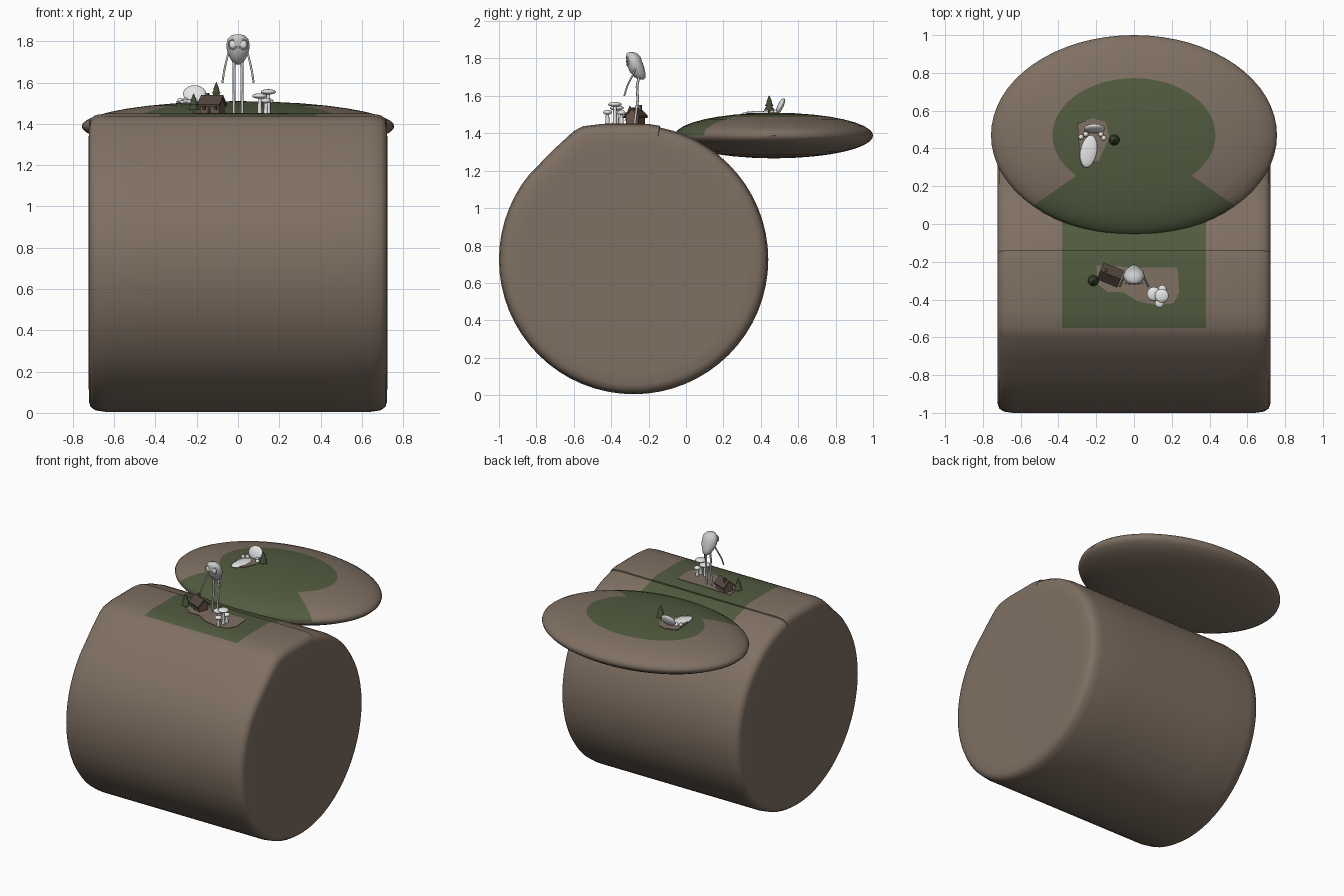
import bpy, bmesh, math
from mathutils import Vector, Matrix, Euler

if "Cube" in bpy.data.objects:
    bpy.data.objects.remove(bpy.data.objects["Cube"])


def mat(name, r, g, b):
    m = bpy.data.materials.new(name)
    m.diffuse_color = (r, g, b, 1)
    m.use_nodes = True
    m.node_tree.nodes["Principled BSDF"].inputs["Base Color"].default_value = m.diffuse_color
    return m


EARTH = mat("earth brown", 0.215, 0.162, 0.124)
GRASS = mat("grass green", 0.085, 0.105, 0.05)
PALE = mat("pale white", 0.78, 0.78, 0.78)
BONE = mat("bone grey", 0.6, 0.6, 0.6)
WOOD = mat("house wood", 0.15, 0.09, 0.065)
ROOF = mat("roof brown", 0.085, 0.06, 0.048)
LEAF = mat("fir green", 0.05, 0.07, 0.032)
DARK = mat("window dark", 0.03, 0.025, 0.022)


def finish(name, bm, mats, angle=40):
    bmesh.ops.recalc_face_normals(bm, faces=bm.faces)
    me = bpy.data.meshes.new(name)
    bm.to_mesh(me)
    bm.free()
    ob = bpy.data.objects.new(name, me)
    bpy.context.collection.objects.link(ob)
    for m in mats:
        me.materials.append(m)
    bpy.context.view_layer.objects.active = ob
    ob.select_set(True)
    bpy.ops.object.shade_smooth_by_angle(angle=math.radians(angle))
    ob.select_set(False)
    return ob


def loft(bm, rings):
    """Bridge closed rings of points, cap both ends."""
    vr = [[bm.verts.new(p) for p in r] for r in rings]
    n = len(vr[0])
    for a, b in zip(vr, vr[1:]):
        for i in range(n):
            bm.faces.new((a[i], a[(i + 1) % n], b[(i + 1) % n], b[i]))
    bm.faces.new(vr[0])
    bm.faces.new(vr[-1])


def ball(name, loc, size, m, rot=(0, 0, 0), seg=20):
    bm = bmesh.new()
    M = Matrix.LocRotScale(Vector(loc), Euler(rot), Vector(size))
    bmesh.ops.create_uvsphere(bm, u_segments=seg, v_segments=seg // 2, radius=1, matrix=M)
    return finish(name, bm, [m], 80)


def box(name, loc, size, m, M=Matrix()):
    bm = bmesh.new()
    bmesh.ops.create_cube(bm, size=1, matrix=M @ Matrix.LocRotScale(Vector(loc), None, Vector(size)))
    return finish(name, bm, [m])


def cone(name, loc, r1, r2, h, m, seg=10):
    bm = bmesh.new()
    bmesh.ops.create_cone(bm, cap_ends=True, segments=seg, radius1=r1, radius2=r2, depth=h,
                          matrix=Matrix.Translation((loc[0], loc[1], loc[2] + h / 2)))
    return finish(name, bm, [m])


def tube(name, pts, r, m):
    cu = bpy.data.curves.new(name, 'CURVE')
    cu.dimensions = '3D'
    cu.bevel_depth, cu.bevel_resolution, cu.use_fill_caps = r, 2, True
    sp = cu.splines.new('POLY')
    sp.points.add(len(pts) - 1)
    for q, p in zip(sp.points, pts):
        q.co = (*p, 1)
    ob = bpy.data.objects.new(name, cu)
    bpy.context.collection.objects.link(ob)
    cu.materials.append(m)


def plate(name, outline, z, m):
    bm = bmesh.new()
    loft(bm, [[(x, y, z + d) for x, y in outline] for d in (-0.006, 0)])
    finish(name, bm, [m])


# Rolling drum: round profile with a flattened top, lofted along x
CY, CZ, R = -0.28, 0.725, 0.72
prof = [(CY + R * math.cos(t), CZ + R * math.sin(t)) for t in
        [2 * math.pi * i / 64 for i in range(64)]]
prof = [p for p in prof if not (p[1] > 1.23 and p[0] < -0.14)]
flat = [(-0.14, 1.44), (-0.2, 1.45), (-0.45, 1.45), (-0.55, 1.438), (-0.6, 1.412), (-0.7, 1.32)]
cut = next(i for i, p in enumerate(prof) if p[0] < -0.5)
prof = prof[:cut] + flat + prof[cut:]
half = [(0.723, 0.85), (0.722, 0.93), (0.714, 0.967), (0.69, 0.99), (0.64, 1), (0.38, 1)]
stations = [(-x, s) for x, s in half] + half[::-1]
bm = bmesh.new()
loft(bm, [[(x, CY + (y - CY) * s, CZ + (z - CZ) * s) for y, z in prof] for x, s in stations])
for f in bm.faces:
    c = f.calc_center_median()
    f.material_index = int(abs(c.x) < 0.37 and c.z > 1.25 and -0.55 < c.y < 0.12)
finish("drum_hill", bm, [EARTH, GRASS])

# Disc island: flattened ellipsoid; grass spot plus a quarter sector toward the drum
bm = bmesh.new()
rad = [0.03, 0.2, 0.4, 0.57, 0.7, 0.82, 0.91, 0.97, 0.993]
levels = [(r, -1) for r in rad] + [(1, 0)] + [(r, 1) for r in rad[::-1]]
loft(bm, [[(0.757 * r * math.cos(a), 0.47 + 0.53 * r * math.sin(a),
            1.388 + s * 0.122 * math.sqrt(max(0, 1 - r * r)))
           for a in [2 * math.pi * i / 64 for i in range(64)]] for r, s in levels])
for f in bm.faces:
    c = f.calc_center_median()
    u, v = c.x / 0.757, (c.y - 0.47) / 0.53
    f.material_index = int(c.z > 1.388 and (math.hypot(u, v) < 0.57 or v < -abs(u)))
finish("disc_island", bm, [EARTH, GRASS])

# Bare earth patches
plate("drum_clearing", [(-0.2, -0.22), (-0.19, -0.32), (-0.14, -0.36), (-0.06, -0.36), (0.02, -0.41),
                        (0.12, -0.43), (0.21, -0.42), (0.24, -0.36), (0.23, -0.23), (0.02, -0.23)],
      1.453, EARTH)
plate("island_clearing", [(-0.30, 0.53), (-0.29, 0.40), (-0.25, 0.32), (-0.19, 0.33),
                          (-0.13, 0.46), (-0.15, 0.54), (-0.22, 0.56)], 1.509, EARTH)

# Tall figure: egg-shaped head narrowing to the chin, tilted back
bm = bmesh.new()
sect = [(1.834, 0.014, -0.292, 0.012), (1.827, 0.034, -0.29, 0.028), (1.81, 0.05, -0.282, 0.038),
        (1.785, 0.056, -0.277, 0.042), (1.755, 0.054, -0.268, 0.044), (1.725, 0.042, -0.258, 0.040),
        (1.70, 0.028, -0.245, 0.030), (1.688, 0.012, -0.24, 0.014)]
loft(bm, [[(w * math.cos(a), y + d * math.sin(a), z) for a in [math.pi * i / 12 for i in range(24)]]
          for z, w, y, d in sect])
finish("figure_head", bm, [BONE], 60)
for s, side in ((-1, "left"), (1, "right")):
    ball(side + "_eye", (s * 0.025, -0.31, 1.785), (0.019, 0.01, 0.021), PALE)
    ring = [(s * 0.025 + 0.021 * math.cos(a), -0.314, 1.785 + 0.023 * math.sin(a))
            for a in [math.pi * i / 8 for i in range(17)]]
    tube(side + "_eye_rim", ring, 0.0035, BONE)
    tube(side + "_leg", [(s * 0.02, -0.25, 1.71), (s * 0.019, -0.262, 1.65), (s * 0.019, -0.258, 1.58),
                         (s * 0.021, -0.275, 1.45)], 0.007, BONE)
    tube(side + "_arm", [(s * 0.046, -0.27, 1.745), (s * 0.06, -0.295, 1.69),
                         (s * 0.068, -0.315, 1.65), (s * 0.076, -0.33, 1.6)], 0.005, BONE)

# Cottage
H = Matrix.Translation((-0.125, -0.27, 1.45)) @ Matrix.Rotation(math.radians(-22), 4, 'Z')
bm = bmesh.new()
loft(bm, [[H @ Vector((x, y, z)) for y, z in
           [(-0.035, 0), (0.035, 0), (0.035, 0.045), (0, 0.078), (-0.035, 0.045)]] for x in (-0.05, 0.05)])
finish("house_walls", bm, [WOOD])
for s, side in ((-1, "front"), (1, "back")):
    bm = bmesh.new()
    loft(bm, [[H @ Vector((x, s * y, z)) for y, z in
               [(0, 0.078), (0, 0.089), (0.048, 0.043), (0.046, 0.033)]] for x in (-0.058, 0.058)])
    finish(side + "_roof", bm, [ROOF])
box("chimney", (-0.03, 0.015, 0.08), (0.014, 0.014, 0.04), WOOD, H)
box("house_door", (0.0, -0.036, 0.016), (0.018, 0.004, 0.032), DARK, H)
for i, x in enumerate((-0.03, 0.03)):
    box(f"house_window_{i + 1}", (x, -0.036, 0.026), (0.016, 0.004, 0.016), DARK, H)


# Fir trees
def fir(name, x, y, z):
    cone(name + "_trunk", (x, y, z), 0.006, 0.005, 0.03, WOOD)
    for i, (r, b, h) in enumerate([(0.029, 0.018, 0.045), (0.023, 0.042, 0.038), (0.016, 0.062, 0.036)]):
        cone(f"{name}_tier_{i + 1}", (x, y, z + b), r, 0.001, h, LEAF)


fir("drum_fir", -0.215, -0.30, 1.45)
fir("island_fir", -0.105, 0.445, 1.505)

# Mushrooms with flattened caps
for i, (x, y, h, r) in enumerate([(0.105, -0.37, 0.085, 0.037), (0.147, -0.38, 0.105, 0.037),
                                  (0.135, -0.42, 0.062, 0.024), (0.15, -0.345, 0.06, 0.022)]):
    cone(f"mushroom_stem_{i + 1}", (x, y, 1.45), 0.012, 0.008, h, PALE)
    ball(f"mushroom_cap_{i + 1}", (x, y, 1.45 + h), (r, r, 0.013), PALE)

# Island seat: leaning round back, low tongue and small knobs
ball("seat_back", (-0.21, 0.505, 1.545), (0.056, 0.016, 0.046), PALE, (math.radians(-25), 0, 0))
ball("seat_tongue", (-0.24, 0.385, 1.505), (0.045, 0.088, 0.014), PALE, (0, 0, math.radians(-10)))
for i, (x, y) in enumerate([(-0.28, 0.46), (-0.255, 0.475), (-0.175, 0.475), (-0.16, 0.455)]):
    ball(f"seat_knob_{i + 1}", (x, y, 1.513), (0.014, 0.014, 0.014), PALE, seg=12)
